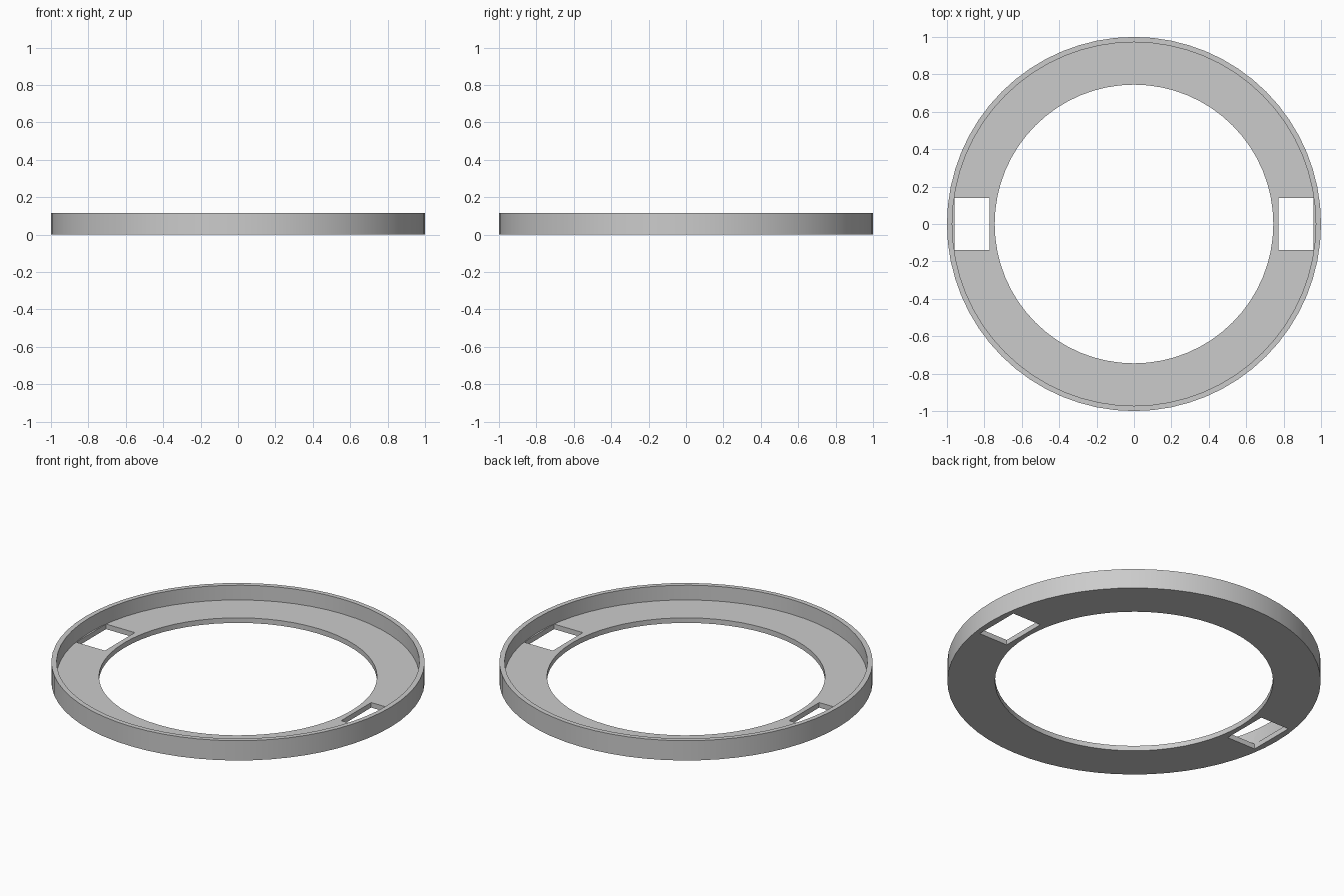
import bpy, bmesh, math
from mathutils import Matrix

if "Cube" in bpy.data.objects:
    bpy.data.objects.remove(bpy.data.objects["Cube"], do_unlink=True)

SEGMENTS = 64
HEIGHT, FLOOR = 0.117, 0.03
OUTER, RIM, HOLE = 1.0, 0.972, 0.745

grey = bpy.data.materials.new("plain grey")
grey.use_nodes = True
colour = (0.6, 0.6, 0.6, 1)
grey.diffuse_color = colour
grey.node_tree.nodes["Principled BSDF"].inputs["Base Color"].default_value = colour


def make_object(name, bm):
    bmesh.ops.recalc_face_normals(bm, faces=bm.faces)
    mesh = bpy.data.meshes.new(name)
    bm.to_mesh(mesh)
    bm.free()
    mesh.materials.append(grey)
    obj = bpy.data.objects.new(name, mesh)
    bpy.context.collection.objects.link(obj)
    return obj


# Flat ring with a raised outer rim, turned from an L-shaped section
profile = [(HOLE, 0), (OUTER, 0), (OUTER, HEIGHT), (RIM, HEIGHT), (RIM, FLOOR), (HOLE, FLOOR)]
bm = bmesh.new()
verts = [bm.verts.new((r, 0, z)) for r, z in profile]
edges = [bm.edges.new((v, verts[i - 1])) for i, v in enumerate(verts)]
bmesh.ops.spin(bm, geom=verts + edges, cent=(0, 0, 0), axis=(0, 0, 1),
               angle=math.tau, steps=SEGMENTS)
bmesh.ops.remove_doubles(bm, verts=bm.verts, dist=0.0001)
ring = make_object("rimmed_ring", bm)

# Rectangular slots through the floor on the left and right
bm = bmesh.new()
for side in (-1, 1):
    place = Matrix.Translation((side * 0.867, 0, 0)) @ Matrix.Diagonal((0.188, 0.28, 0.14, 1))
    bmesh.ops.create_cube(bm, size=1, matrix=place)
cutter = make_object("slot_cutter", bm)
cutter.hide_render = True

bpy.context.view_layer.objects.active = ring
ring.select_set(True)
cut = ring.modifiers.new("slots", "BOOLEAN")
cut.operation = "DIFFERENCE"
cut.solver = "EXACT"
cut.object = cutter
bpy.ops.object.modifier_apply(modifier=cut.name)
bpy.data.objects.remove(cutter, do_unlink=True)

bpy.ops.object.shade_smooth_by_angle(angle=math.radians(30))
